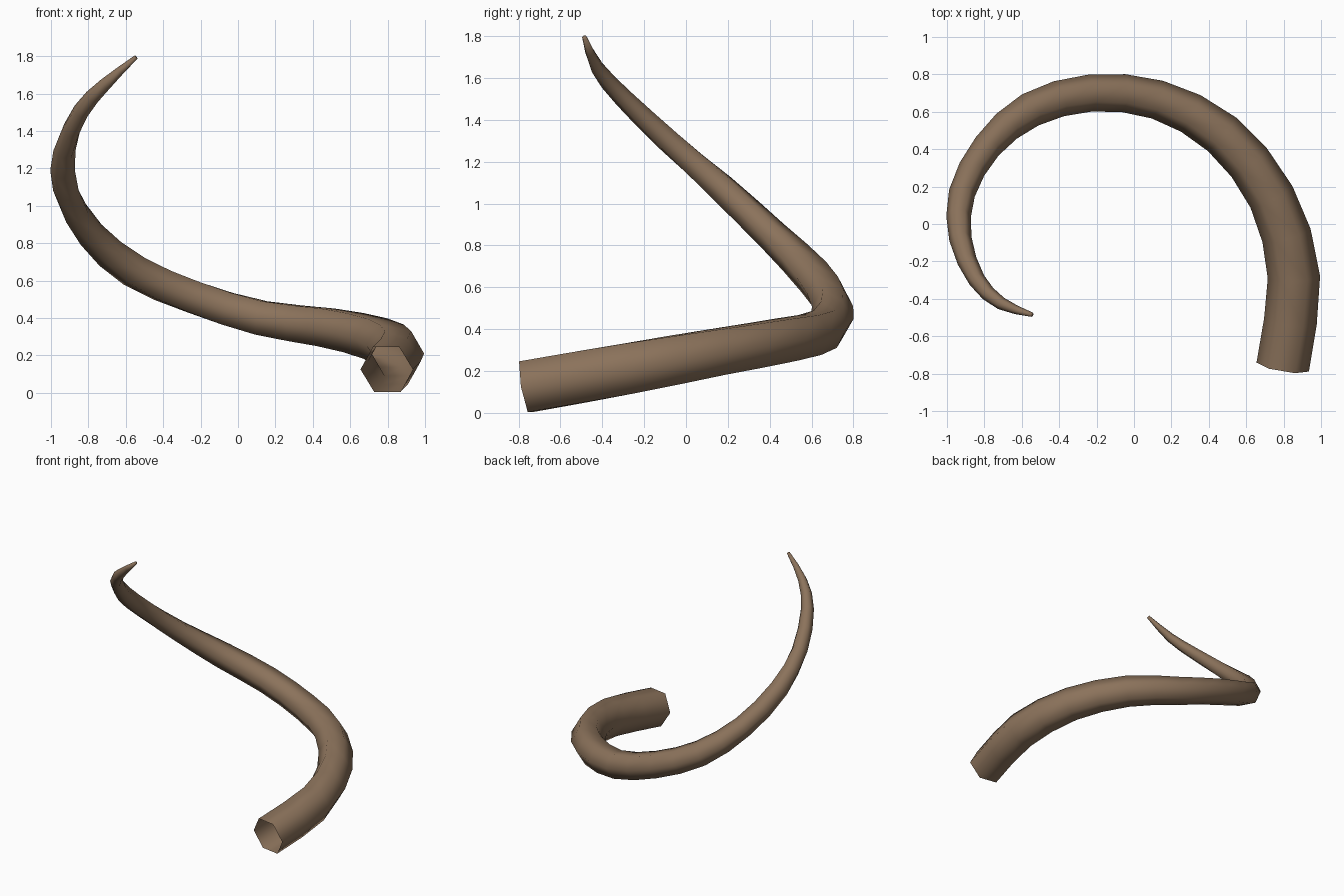
import bpy
import bmesh
from math import cos, sin, tau
from mathutils import Vector

default_cube = bpy.data.objects.get("Cube")
if default_cube:
    bpy.data.objects.remove(default_cube, do_unlink=True)

SIDES = 6

# Centre line of the horn from base to tip: x, y, z, radius
stations = [
    (.795, -.765, .125, .142),
    (.855, -.285, .21, .14),
    (.735, .145, .29, .126),
    (.47, .48, .35, .117),
    (.125, .665, .40, .105),
    (-.235, .70, .51, .099),
    (-.555, .61, .65, .094),
    (-.785, .415, .845, .078),
    (-.92, .165, 1.08, .071),
    (-.928, -.08, 1.295, .06),
    (-.84, -.30, 1.505, .046),
    (-.71, -.425, 1.65, .034),
    (-.545, -.485, 1.795, .012),
]


def refine(points):
    """Insert one smoothly interpolated point between each pair of neighbours."""
    points = [Vector(p) for p in points]
    first = points[0] * 2 - points[1]
    last = points[-1] * 2 - points[-2]
    padded = [first] + points + [last]
    result = []
    for a, b, c, d in zip(padded, padded[1:], padded[2:], padded[3:]):
        result += [b, (b + c) * 9 / 16 - (a + d) / 16]
    return result + [points[-1]]


def sweep(bm, path):
    """Carry a polygon along the path, keeping one corner axis level."""
    rings = []
    for i, point in enumerate(path):
        before = path[max(i - 1, 0)].xyz
        after = path[min(i + 1, len(path) - 1)].xyz
        tangent = (after - before).normalized()
        side = tangent.cross(Vector((0, 0, 1))).normalized()
        up = side.cross(tangent)
        ring = []
        for k in range(SIDES):
            angle = tau * k / SIDES
            offset = side * cos(angle) + up * sin(angle)
            ring.append(bm.verts.new(point.xyz + offset * point.w))
        rings.append(ring)
    for lower, upper in zip(rings, rings[1:]):
        for k in range(SIDES):
            n = (k + 1) % SIDES
            bm.faces.new((lower[k], lower[n], upper[n], upper[k]))
    return rings


# Horn brown
brown = bpy.data.materials.new("horn_brown")
brown.use_nodes = True
colour = (.26, .17, .105, 1)
brown.diffuse_color = colour
shader = brown.node_tree.nodes["Principled BSDF"]
shader.inputs["Base Color"].default_value = colour
shader.inputs["Roughness"].default_value = .8

# Curled horn: hollow at the base, closed at the tip
bm = bmesh.new()
rings = sweep(bm, refine(stations))
bm.faces.new(rings[-1])
bmesh.ops.recalc_face_normals(bm, faces=bm.faces)
for face in bm.faces:
    face.smooth = True

mesh = bpy.data.meshes.new("curled_horn")
bm.to_mesh(mesh)
bm.free()
mesh.materials.append(brown)
horn = bpy.data.objects.new("curled_horn", mesh)
bpy.context.collection.objects.link(horn)
